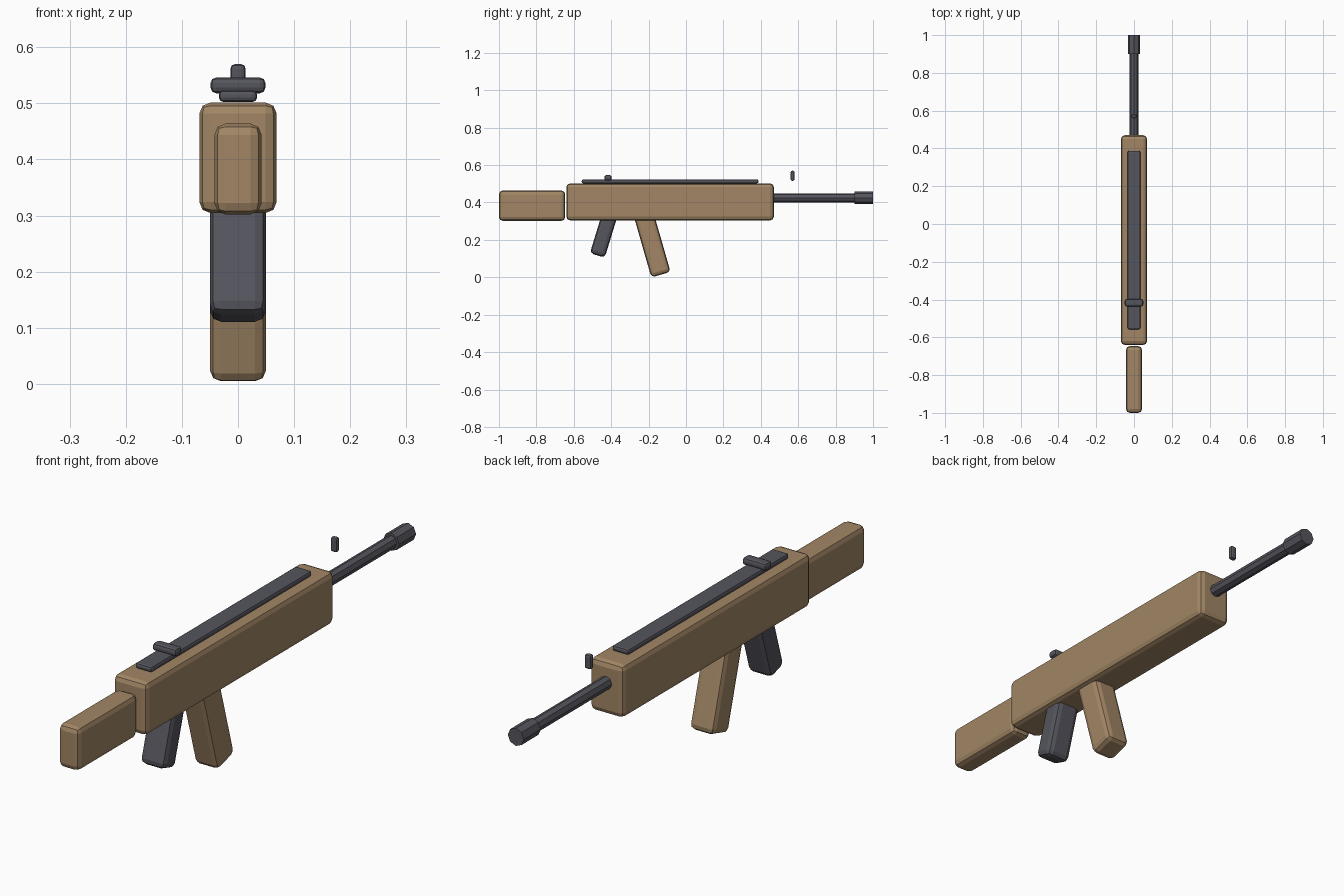
import bpy, math

if "Cube" in bpy.data.objects:
    bpy.data.objects.remove(bpy.data.objects["Cube"])


def material(name, color):
    m = bpy.data.materials.new(name)
    m.diffuse_color = color
    m.use_nodes = True
    m.node_tree.nodes["Principled BSDF"].inputs["Base Color"].default_value = m.diffuse_color
    return m


tan = material("tan", (0.36, 0.24, 0.13, 1))
dark = material("dark_metal", (0.09, 0.09, 0.11, 1))


def block(name, center, size, bevel, mat, tilt=0):
    bpy.ops.mesh.primitive_cube_add(size=1, location=center,
                                    rotation=(math.radians(tilt), 0, 0))
    o = bpy.context.object
    o.name = name
    o.scale = size
    bpy.ops.object.transform_apply(location=False, rotation=False, scale=True)
    b = o.modifiers.new("bevel", 'BEVEL')
    b.width = bevel
    b.segments = 2
    o.data.materials.append(mat)
    return o


def tube(name, y0, y1, z, radius, mat):
    bpy.ops.mesh.primitive_cylinder_add(vertices=8, radius=radius, depth=y1 - y0,
                                        location=(0, (y0 + y1) / 2, z),
                                        rotation=(math.pi / 2, 0, 0))
    o = bpy.context.object
    o.name = name
    o.data.materials.append(mat)
    return o


def leg(name, bottom, length, width, depth, tilt, bevel, mat):
    # tilted block positioned by the centre of its lower face
    a = math.radians(tilt)
    y = bottom[0] - math.sin(a) * length / 2
    z = bottom[1] + math.cos(a) * length / 2
    return block(name, (0, y, z), (width, depth, length), bevel, mat, tilt)


# body and stock
block("receiver", (0, -0.085, 0.403), (0.138, 1.11, 0.197), 0.02, tan)
block("stock", (0, -0.823, 0.383), (0.084, 0.354, 0.162), 0.02, tan)

# magazine and grip
leg("magazine", (-0.134, 0.014), 0.34, 0.1, 0.107, 16, 0.02, tan)
leg("grip", (-0.474, 0.117), 0.24, 0.1, 0.083, -17, 0.02, dark)

# barrel and muzzle
tube("barrel", 0.40, 0.92, 0.425, 0.024, dark)
tube("muzzle", 0.90, 1.0, 0.425, 0.033, dark)

# top rail and sights
block("top_rail", (0, -0.085, 0.513), (0.068, 0.945, 0.021), 0.008, dark)
block("rear_sight", (0, -0.417, 0.532), (0.098, 0.04, 0.028), 0.01, dark)
block("front_sight", (0, 0.57, 0.543), (0.027, 0.021, 0.054), 0.008, dark)
